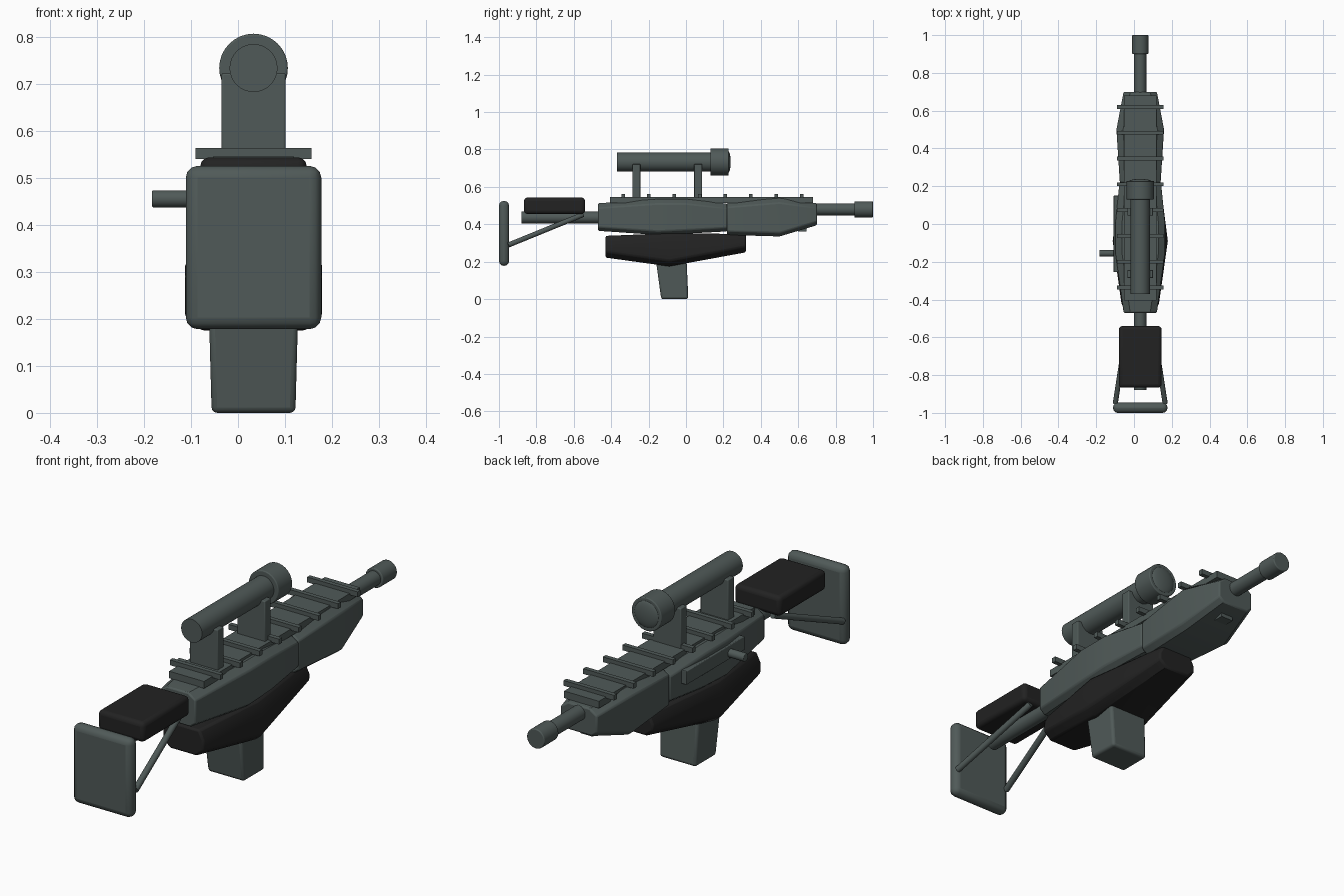
import bpy, bmesh, math
from mathutils import Vector

if "Cube" in bpy.data.objects:
    bpy.data.objects.remove(bpy.data.objects["Cube"])

CX = 0.033  # symmetry plane of the main assembly


def material(name, rgb):
    m = bpy.data.materials.new(name)
    m.diffuse_color = (*rgb, 1)
    m.use_nodes = True
    m.node_tree.nodes["Principled BSDF"].inputs["Base Color"].default_value = m.diffuse_color
    return m


GREY = material("gunmetal_grey", (0.080, 0.102, 0.098))
DARK = material("dark_rubber", (0.016, 0.016, 0.016))


def finish(name, bm, mat, bevel=0, segments=3):
    bmesh.ops.recalc_face_normals(bm, faces=bm.faces)
    me = bpy.data.meshes.new(name)
    bm.to_mesh(me)
    bm.free()
    ob = bpy.data.objects.new(name, me)
    bpy.context.collection.objects.link(ob)
    me.materials.append(mat)
    if bevel:
        mod = ob.modifiers.new("Bevel", 'BEVEL')
        mod.width, mod.segments, mod.limit_method = bevel, segments, 'ANGLE'
        mod.angle_limit = math.radians(40)
    bpy.ops.object.select_all(action='DESELECT')
    ob.select_set(True)
    bpy.context.view_layer.objects.active = ob
    bpy.ops.object.shade_smooth_by_angle(angle=math.radians(30))
    return ob


def box(name, x, y, z, mat=GREY, bevel=0):
    bm = bmesh.new()
    bmesh.ops.create_cube(bm, size=1)
    for v in bm.verts:
        v.co = [lo + (c + 0.5) * (hi - lo) for c, (lo, hi) in zip(v.co, (x, y, z))]
    return finish(name, bm, mat, bevel)


def rod(name, a, b, r, mat=GREY, bevel=0):
    a, b = Vector(a), Vector(b)
    bm = bmesh.new()
    bmesh.ops.create_cone(bm, cap_ends=True, segments=32, radius1=r, radius2=r,
                          depth=(b - a).length)
    bm.transform((b - a).to_track_quat('Z', 'Y').to_matrix().to_4x4())
    bmesh.ops.translate(bm, vec=(a + b) / 2, verts=bm.verts)
    return finish(name, bm, mat, bevel)


def loft(name, sections, ct, cb, mat, bevel):
    """Eight-sided sections (y, half width, bottom, top) with corner cuts (dx, dz)."""
    bm = bmesh.new()
    rings = []
    for y, w, lo, hi in sections:
        half = [(w - cb[0], lo), (w, lo + cb[1]), (w, hi - ct[1]), (w - ct[0], hi)]
        outline = half + [(-x, z) for x, z in reversed(half)]
        rings.append([bm.verts.new((CX + x, y, z)) for x, z in outline])
    for r, s in zip(rings, rings[1:]):
        for i in range(8):
            j = (i + 1) % 8
            bm.faces.new((r[i], r[j], s[j], s[i]))
    bm.faces.new(rings[0])
    bm.faces.new(rings[-1])
    return finish(name, bm, mat, bevel, 2)


# Receiver and front handguard
loft("receiver", [(-0.47, 0.088, 0.365, 0.512), (-0.15, 0.132, 0.343, 0.535),
                  (0.0, 0.132, 0.350, 0.535), (0.22, 0.110, 0.362, 0.510)],
     (0.035, 0.025), (0.025, 0.02), GREY, 0.006)
loft("handguard", [(0.22, 0.108, 0.343, 0.516), (0.50, 0.126, 0.335, 0.540),
                   (0.70, 0.088, 0.395, 0.512)],
     (0.035, 0.025), (0.025, 0.02), GREY, 0.006)
box("handguard_stud", (CX - 0.03, CX + 0.03), (0.60, 0.645), (0.362, 0.40))

# Dark lower housing and grip
loft("lower_housing", [(-0.43, 0.098, 0.222, 0.338), (-0.09, 0.146, 0.175, 0.352),
                       (0.32, 0.094, 0.250, 0.348)],
     (0.02, 0.04), (0.035, 0.03), DARK, 0.008)
bm = bmesh.new()
bmesh.ops.create_cube(bm, size=1)
for v in bm.verts:
    up = v.co.z > 0
    v.co = (CX + v.co.x * (0.190 if up else 0.178),
            (-0.080 if up else -0.060) + v.co.y * (0.165 if up else 0.145),
            0.22 if up else 0.0)
finish("grip", bm, GREY, 0.012)

# Barrel
rod("barrel", (CX, 0.66, 0.48), (CX, 0.92, 0.48), 0.032)
rod("muzzle", (CX, 0.90, 0.48), (CX, 1.0, 0.48), 0.043, bevel=0.004)

# Top rail with cross ribs
box("top_rail", (CX - 0.085, CX + 0.085), (-0.405, 0.68), (0.515, 0.546))
for i in range(8):
    y = -0.336 + i * 0.1365
    box(f"rail_rib_{i + 1}", (CX - 0.123, CX + 0.123), (y - 0.01, y + 0.01), (0.540, 0.563))

# Scope on two posts
rod("scope_tube", (CX, -0.37, 0.733), (CX, 0.14, 0.733), 0.051)
rod("scope_bell", (CX, 0.13, 0.733), (CX, 0.228, 0.733), 0.073, bevel=0.004)
bm = bmesh.new()
bmesh.ops.create_uvsphere(bm, u_segments=32, v_segments=16, radius=1)
for v in bm.verts:
    v.co = (CX + v.co.x * 0.062, 0.222 + v.co.y * 0.017, 0.733 + v.co.z * 0.062)
finish("scope_lens", bm, GREY)
for name, y in (("rear_scope_post", -0.265), ("front_scope_post", 0.065)):
    box(name, (CX - 0.068, CX + 0.068), (y - 0.021, y + 0.021), (0.53, 0.722), bevel=0.004)

# Side plate and bolt handle
box("side_plate", (-0.108, -0.07), (-0.255, 0.15), (0.43, 0.49), bevel=0.003)
rod("bolt_handle", (-0.183, -0.155, 0.455), (-0.06, -0.155, 0.455), 0.018, bevel=0.003)

# Stock
rod("stock_tube", (CX, -0.88, 0.436), (CX, -0.45, 0.436), 0.032)
box("cheek_pad", (-0.08, 0.146), (-0.866, -0.54), (0.455, 0.543), DARK, 0.018)
box("shoulder_plate", (-0.111, 0.177), (-1.0, -0.946), (0.178, 0.525), bevel=0.025)
for name, s in (("left_brace", -1), ("right_brace", 1)):
    rod(name, (CX + s * 0.132, -0.95, 0.289), (CX + s * 0.07, -0.55, 0.452), 0.0135)
